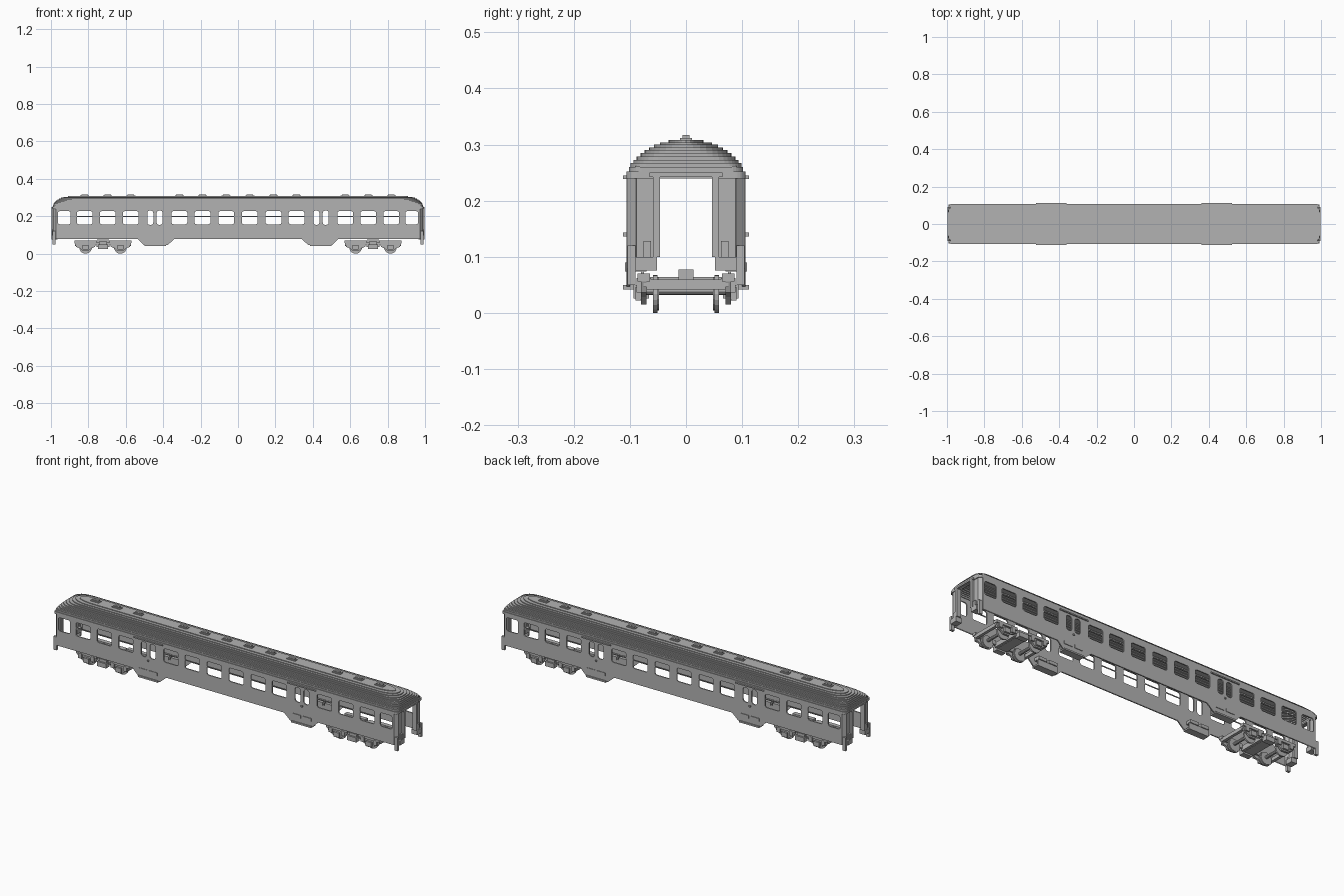
import bpy, bmesh, math
from mathutils import Matrix, Vector

if "Cube" in bpy.data.objects:
    bpy.data.objects.remove(bpy.data.objects["Cube"], do_unlink=True)

grey = bpy.data.materials.new("plain_grey")
grey.use_nodes = True
grey.diffuse_color = (0.45, 0.45, 0.45, 1)
grey.node_tree.nodes["Principled BSDF"].inputs["Base Color"].default_value = (0.45, 0.45, 0.45, 1)


def add_object(name, mesh):
    mesh.materials.clear()
    mesh.materials.append(grey)
    obj = bpy.data.objects.new(name, mesh)
    bpy.context.collection.objects.link(obj)
    return obj


def finish(name, bm):
    mesh = bpy.data.meshes.new(name)
    bm.to_mesh(mesh)
    bm.free()
    return add_object(name, mesh)


def box(bm, x0, x1, y0, y1, z0, z1):
    m = Matrix.Translation(((x0 + x1) / 2, (y0 + y1) / 2, (z0 + z1) / 2))
    size = Matrix.Diagonal((abs(x1 - x0), abs(y1 - y0), abs(z1 - z0), 1))
    bmesh.ops.create_cube(bm, size=1, matrix=m @ size)


def prism(bm, points, direction):
    """Extrude a closed outline of 3D points along a vector."""
    face = bm.faces.new([bm.verts.new(p) for p in points])
    out = bmesh.ops.extrude_face_region(bm, geom=[face], use_keep_orig=True)
    verts = [v for v in out["geom"] if isinstance(v, bmesh.types.BMVert)]
    bmesh.ops.translate(bm, verts=verts, vec=direction)
    bmesh.ops.recalc_face_normals(bm, faces=bm.faces)


def cylinder(bm, x, y, z, radius, width, sides=20):
    m = Matrix.Translation((x, y, z)) @ Matrix.Rotation(math.pi / 2, 4, "X")
    bmesh.ops.create_cone(bm, cap_ends=True, segments=sides, radius1=radius,
                          radius2=radius, depth=width, matrix=m)


def rounded(cx, cy, hw, hh, rx, ry, steps=4):
    """Rectangle outline with elliptical corners, counter-clockwise."""
    pts = []
    for k, (sx, sy) in enumerate(((1, 1), (-1, 1), (-1, -1), (1, -1))):
        for i in range(steps + 1):
            a = (k + i / steps) * math.pi / 2
            pts.append((cx + sx * (hw - rx) + rx * math.cos(a),
                        cy + sy * (hh - ry) + ry * math.sin(a)))
    return pts


def cut_panel(name, outline, holes, thickness):
    """Flat panel with holes, as a filled 2D curve turned into a mesh."""
    curve = bpy.data.curves.new(name, "CURVE")
    curve.dimensions = "2D"
    curve.fill_mode = "BOTH"
    curve.extrude = thickness / 2
    for pts in [outline] + holes:
        spline = curve.splines.new("POLY")
        spline.points.add(len(pts) - 1)
        for p, (u, v) in zip(spline.points, pts):
            p.co = (u, v, 0, 1)
        spline.use_cyclic_u = True
    temp = bpy.data.objects.new(name + "_curve", curve)
    bpy.context.collection.objects.link(temp)
    deps = bpy.context.evaluated_depsgraph_get()
    mesh = bpy.data.meshes.new_from_object(temp.evaluated_get(deps))
    bpy.data.objects.remove(temp, do_unlink=True)
    return mesh


WIDTH, END, SILL, EAVE = 0.106, 0.988, 0.078, 0.242
WINDOWS = [0.063, 0.19, 0.313, 0.573, 0.697, 0.82]
DOOR = 0.444

# Side walls: dropped skirt under each door, window and door openings
half = [(0.34, SILL), (0.375, 0.047), (0.505, 0.047), (0.535, SILL), (0.974, SILL), (0.974, EAVE)]
outline = half + [(-x, z) for x, z in reversed(half)]
holes = []
for s in (1, -1):
    holes += [rounded(s * x, 0.192, 0.042, 0.035, 0.01, 0.01) for x in WINDOWS]
    holes += [rounded(s * (DOOR + d), 0.192, 0.016, 0.038, 0.013, 0.013) for d in (-0.025, 0.025)]
    holes.append(rounded(s * 0.929, 0.192, 0.034, 0.035, 0.01, 0.01))
for name, s in (("left_side_wall", 1), ("right_side_wall", -1)):
    mesh = cut_panel(name, outline, holes, 0.006)
    mesh.transform(Matrix.Translation((0, s * (WIDTH - 0.003), 0)) @ Matrix.Rotation(math.pi / 2, 4, "X"))
    add_object(name, mesh)

# End walls with an open gangway doorway
end_outline = [(-0.09, SILL), (-0.055, SILL), (-0.055, EAVE), (0.055, EAVE),
               (0.055, SILL), (0.09, SILL), (0.09, 0.262), (-0.09, 0.262)]
for s in (1, -1):
    name = "front_end_wall" if s > 0 else "rear_end_wall"
    mesh = cut_panel(name, end_outline, [], 0.006)
    turn = Matrix(((0, 0, 1, 0), (1, 0, 0, 0), (0, 1, 0, 0), (0, 0, 0, 1)))
    mesh.transform(Matrix.Translation((s * (END - 0.004), 0, 0)) @ turn)
    add_object(name, mesh)

# Slanted corner panels, gangway frames, end beams and buffers
corners, gangway, buffers = bmesh.new(), bmesh.new(), bmesh.new()
for sx in (1, -1):
    for sy in (1, -1):
        plan = [(0.973, WIDTH), (END, 0.089), (0.982, 0.086), (0.968, 0.1)]
        prism(corners, [(sx * x, sy * y, SILL) for x, y in plan], Vector((0, 0, EAVE - SILL)))
        box(gangway, sx * 0.975, sx * 0.998, sy * 0.046, sy * 0.059, 0.1, 0.248)
        box(buffers, sx * 0.965, sx * 0.998, sy * 0.052, sy * 0.09, 0.076, 0.1)
        box(buffers, sx * 0.98, sx * 0.995, sy * 0.062, sy * 0.076, 0.1, 0.128)
        box(buffers, sx * 0.975, sx * 0.993, sy * 0.09, sy * 0.104, 0.05, 0.12)
    box(gangway, sx * 0.975, sx * 0.998, -0.065, 0.065, 0.242, 0.25)
finish("corner_panels", corners)
finish("gangway_frames", gangway)
finish("buffers", buffers)

# Window sash bars, door rails, handles and entrance steps
sashes, rails, steps = bmesh.new(), bmesh.new(), bmesh.new()
for sx in (1, -1):
    for sy in (1, -1):
        for x in WINDOWS:
            box(sashes, sx * x - 0.043, sx * x + 0.043, sy * 0.101, sy * 0.104, 0.196, 0.201)
        box(rails, sx * 0.36, sx * 0.525, sy * 0.104, sy * 0.112, 0.239, 0.245)
        box(rails, sx * (DOOR - 0.004), sx * (DOOR + 0.004), sy * 0.104, sy * 0.112, 0.136, 0.143)
        box(steps, sx * 0.385, sx * 0.5, sy * 0.075, sy * 0.112, 0.042, 0.05)
        box(steps, sx * 0.385, sx * 0.5, sy * 0.075, sy * 0.08, 0.05, 0.075)
        for d in (-0.03, 0.03):
            mid = sx * (DOOR + d)
            box(steps, mid - 0.024, mid + 0.024, sy * 0.07, sy * 0.109, 0.074, 0.09)
finish("window_sashes", sashes)
finish("door_rails", rails)
finish("entrance_steps", steps)

# Stepped domed roof: a riser and a tread per layer (top height, half width, half length)
LAYERS = [(0.252, 0.106, 0.992), (0.26, 0.102, 0.99), (0.267, 0.099, 0.987), (0.273, 0.094, 0.983),
          (0.279, 0.088, 0.978), (0.285, 0.081, 0.972), (0.29, 0.074, 0.965), (0.295, 0.066, 0.957),
          (0.3, 0.057, 0.946), (0.304, 0.046, 0.932), (0.308, 0.031, 0.91)]
bm = bmesh.new()
below, low = None, EAVE - 0.002
for i, (top, hw, hl) in enumerate(LAYERS):
    t = i / (len(LAYERS) - 1)
    plan = rounded(0, 0, hl, hw, 0.015 + 0.08 * t, min(hw, 0.018 + 0.05 * t), 7)
    for z in (low, top):
        ring = [bm.verts.new((x, y, z)) for x, y in plan]
        if below:
            for k in range(len(ring)):
                n = (k + 1) % len(ring)
                bm.faces.new((below[k], below[n], ring[n], ring[k]))
        below = ring
    low = top
bm.faces.new(below)
bmesh.ops.remove_doubles(bm, verts=bm.verts, dist=0.0001)
roof = finish("roof", bm)
shell = roof.modifiers.new("shell", "SOLIDIFY")
shell.thickness = 0.004
shell.offset = -1

# Roof ventilators above the windows
vents = bmesh.new()
for s in (1, -1):
    for x in WINDOWS:
        box(vents, s * x - 0.024, s * x + 0.024, -0.011, 0.011, 0.306, 0.312)
        box(vents, s * x - 0.018, s * x + 0.018, -0.006, 0.006, 0.312, 0.317)
finish("roof_vents", vents)

# Bogies: wheelsets, side frames, axle guards, springs and bolster
guard = [(-0.058, 0.056), (-0.05, 0.036), (-0.03, 0.028), (-0.016, 0.015),
         (0.016, 0.015), (0.03, 0.028), (0.05, 0.036), (0.058, 0.056)]
for name, cx in (("front_bogie", 0.722), ("rear_bogie", -0.722)):
    wheels, frame = bmesh.new(), bmesh.new()
    for dx in (-0.093, 0.093):
        x = cx + dx
        cylinder(wheels, x, 0, 0.04, 0.008, 0.15, 10)
        for s in (1, -1):
            cylinder(wheels, x, s * 0.055, 0.034, 0.034, 0.008)
            cylinder(wheels, x, s * 0.051, 0.034, 0.03, 0.006)
            prism(frame, [(x + u, s * 0.07, z) for u, z in guard], Vector((0, s * 0.01, 0)))
            box(frame, x - 0.016, x + 0.016, s * 0.078, s * 0.09, 0.022, 0.046)
            for d in (-0.036, 0.036):
                box(frame, x + d - 0.01, x + d + 0.01, s * 0.07, s * 0.088, 0.036, 0.062)
            box(frame, x - 0.06, x + 0.06, s * 0.064, s * 0.086, 0.056, 0.07)
    for s in (1, -1):
        box(frame, cx - 0.15, cx + 0.15, s * 0.062, s * 0.076, 0.046, 0.062)
        box(frame, cx - 0.026, cx + 0.026, s * 0.066, s * 0.094, 0.026, 0.05)
        box(frame, cx + s * 0.135, cx + s * 0.15, -0.07, 0.07, 0.042, 0.06)
        box(frame, cx + s * 0.02, cx + s * 0.034, -0.07, 0.07, 0.036, 0.06)
    box(frame, cx - 0.022, cx + 0.022, -0.085, 0.085, 0.034, 0.064)
    box(frame, cx - 0.03, cx + 0.03, -0.013, 0.013, 0.06, 0.077)
    finish(name + "_wheels", wheels)
    finish(name + "_frame", frame)
